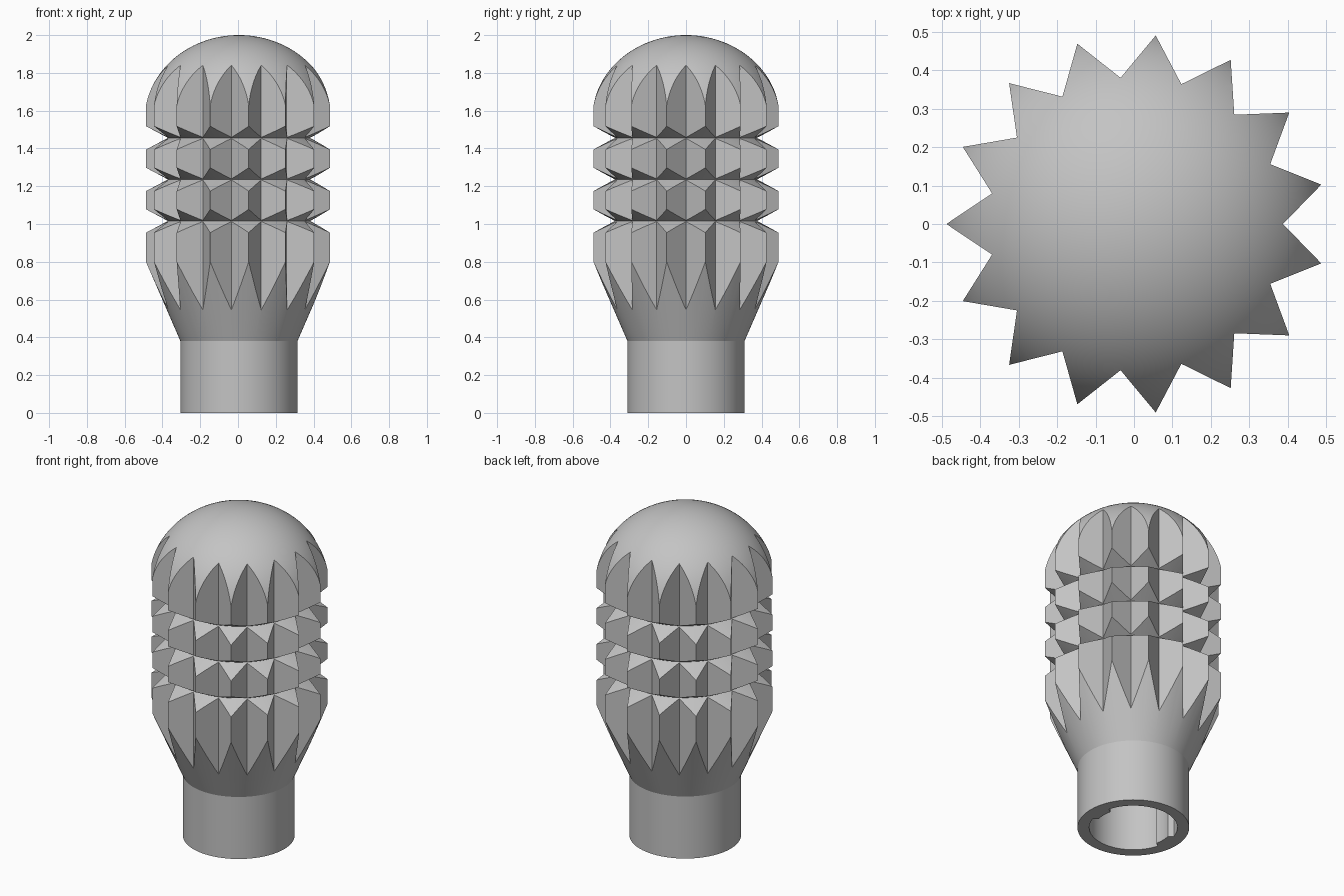
import bpy
import bmesh
from math import sin, cos, pi, radians

cube = bpy.data.objects.get("Cube")
if cube:
    bpy.data.objects.remove(cube, do_unlink=True)

AXIS_X = 0.005          # odd tooth count shifts the axis off the bounding centre
TEETH = 15
SEGMENTS = 128

grey = bpy.data.materials.new("plain grey")
grey.use_nodes = True
grey.diffuse_color = (0.55, 0.55, 0.55, 1)
grey.node_tree.nodes["Principled BSDF"].inputs["Base Color"].default_value = (0.55, 0.55, 0.55, 1)


def add_object(name, bm):
    bmesh.ops.recalc_face_normals(bm, faces=bm.faces[:])
    mesh = bpy.data.meshes.new(name)
    bm.to_mesh(mesh)
    bm.free()
    mesh.materials.append(grey)
    obj = bpy.data.objects.new(name, mesh)
    obj.location.x = AXIS_X
    bpy.context.collection.objects.link(obj)
    return obj


def lathe(name, profile):
    """Closed solid of revolution from (radius, height) pairs, bottom to top pole."""
    bm = bmesh.new()
    rings = []
    for r, z in profile:
        ring = [bm.verts.new((r * cos(a), r * sin(a), z))
                for a in (2 * pi * (i + 0.5) / SEGMENTS for i in range(SEGMENTS))]
        rings.append(ring)
    for low, high in zip(rings, rings[1:]):
        for i in range(SEGMENTS):
            j = (i + 1) % SEGMENTS
            bm.faces.new((low[i], low[j], high[j], high[i]))
    bm.faces.new(rings[0][::-1])
    pole = bm.verts.new((0, 0, 2))
    for i in range(SEGMENTS):
        bm.faces.new((rings[-1][i], rings[-1][(i + 1) % SEGMENTS], pole))
    return add_object(name, bm)


def prism(name, polar, bottom, top):
    """Vertical prism from (radius, angle) corners."""
    bm = bmesh.new()
    base = bm.faces.new([bm.verts.new((r * cos(a), r * sin(a), bottom)) for r, a in polar])
    side = bmesh.ops.extrude_face_region(bm, geom=[base])["geom"]
    verts = [v for v in side if isinstance(v, bmesh.types.BMVert)]
    bmesh.ops.translate(bm, verts=verts, vec=(0, 0, top - bottom))
    return add_object(name, bm)


def cut(target, tool, operation):
    tool.hide_render = True
    mod = target.modifiers.new(operation.lower(), "BOOLEAN")
    mod.operation = operation
    mod.solver = "EXACT"
    mod.object = tool
    bpy.context.view_layer.objects.active = target
    bpy.ops.object.modifier_apply(modifier=mod.name)
    bpy.data.objects.remove(tool, do_unlink=True)


# Knob outline: neck, flare, three V grooves, elliptical dome
profile = [(0.31, 0), (0.31, 0.38), (0.5, 0.817)]
for groove in (1.016, 1.236, 1.456):
    profile += [(0.5, groove - 0.066), (0.376, groove), (0.5, groove + 0.066)]
dome_steps = 28
for i in range(dome_steps):
    a = pi / 2 * i / dome_steps
    profile.append((0.5 * cos(a), 1.55 + 0.45 * sin(a)))
knob = lathe("grip_knob", profile)

# Toothed prism that trims the knob into ridges
star = [(0.382 if i % 2 == 0 else 0.4925, pi * i / TEETH) for i in range(2 * TEETH)]
cut(knob, prism("ridge_trimmer", star, -0.2, 2.2), "INTERSECT")

# Blind shaft socket with two opposite inner ribs
socket = []
for i in range(120):
    a = 2 * pi * (i + 0.5) / 120
    rib = abs(sin(a)) < sin(radians(14))
    socket.append((0.215 if rib else 0.245, a))
cut(knob, prism("socket_cutter", socket, -0.2, 0.8), "DIFFERENCE")

# Smooth round surfaces, crisp ridges
bpy.ops.object.select_all(action="DESELECT")
knob.select_set(True)
bpy.context.view_layer.objects.active = knob
bpy.ops.object.shade_smooth_by_angle(angle=radians(14))
